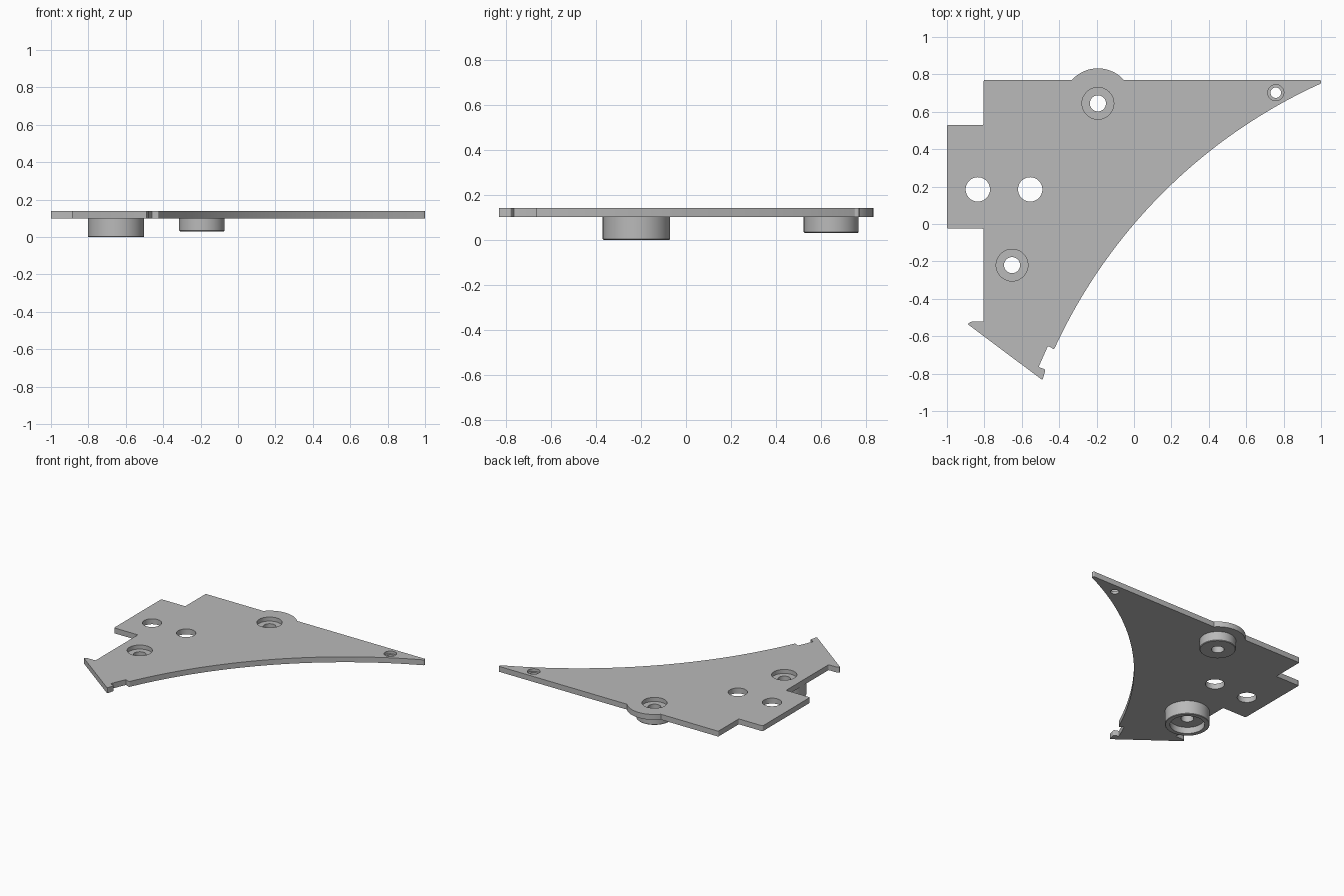
import bpy, bmesh, math
from mathutils import Vector

cube = bpy.data.objects.get("Cube")
if cube:
    bpy.data.objects.remove(cube, do_unlink=True)

SEG = 64
PLATE_LOW, PLATE_TOP, SEAT = 0.10, 0.14, 0.11
UPPER, LOWER, TIP = (-0.193, 0.645), (-0.652, -0.22), (0.758, 0.702)
BORE, SINK = 0.043, 0.085

grey = bpy.data.materials.new("plain grey")
grey.use_nodes = True
colour = (0.49, 0.49, 0.49, 1)
grey.diffuse_color = colour
grey.node_tree.nodes["Principled BSDF"].inputs["Base Color"].default_value = colour


def finish(bm, name):
    bmesh.ops.recalc_face_normals(bm, faces=bm.faces[:])
    mesh = bpy.data.meshes.new(name)
    bm.to_mesh(mesh)
    bm.free()
    mesh.materials.append(grey)
    obj = bpy.data.objects.new(name, mesh)
    bpy.context.collection.objects.link(obj)
    bpy.ops.object.select_all(action='DESELECT')
    obj.select_set(True)
    bpy.context.view_layer.objects.active = obj
    bpy.ops.object.shade_smooth_by_angle(angle=math.radians(30))
    return obj


def arc(centre, radius, start, end, steps):
    angles = [start + (end - start) * i / steps for i in range(steps + 1)]
    return [Vector((centre[0] + radius * math.cos(a), centre[1] + radius * math.sin(a)))
            for a in angles]


def circle(centre, radius):
    return arc(centre, radius, 0, math.tau, SEG)[:-1]


def rounded(points, size=0.01):
    """Round every corner of an open run of points, keeping its two ends."""
    points = [Vector(p) for p in points]
    out = [points[0]]
    for before, corner, after in zip(points, points[1:], points[2:]):
        a = corner + (before - corner).normalized() * size
        b = corner + (after - corner).normalized() * size
        for t in (0, 0.25, 0.5, 0.75, 1):
            out.append(a * (1 - t) ** 2 + corner * 2 * t * (1 - t) + b * t * t)
    return out + [points[-1]]


def lathe(name, centre, profile):
    """Spin a closed radius and height profile about a vertical axis."""
    bm = bmesh.new()
    rings = [[bm.verts.new((p.x, p.y, z)) for p in circle(centre, r)] for r, z in profile]
    for low, high in zip(rings, rings[1:] + rings[:1]):
        for i in range(SEG):
            j = (i + 1) % SEG
            bm.faces.new((low[i], low[j], high[j], high[i]))
    return finish(bm, name)


# Plate outline: swept concave edge, hooked foot, side tab, rounded bump
sweep_centre, sweep_radius = Vector((2.184, -1.864)), 2.871
sweep_start, sweep_end = Vector((0.97, 0.738)), Vector((-0.422, -0.66))
angle_of = lambda p: math.atan2(*(p - sweep_centre).yx)
sweep = arc(sweep_centre, sweep_radius, angle_of(sweep_start), angle_of(sweep_end), 64)
bump_radius = 0.187
bump_angle = math.asin((0.77 - UPPER[1]) / bump_radius)
bump = arc(UPPER, bump_radius, math.pi - bump_angle, bump_angle, 24)

hook_and_tab = rounded([
    sweep[-1], (-0.427, -0.67), (-0.46, -0.652), (-0.51, -0.765), (-0.473, -0.778),
    (-0.489, -0.835), (-0.89, -0.535), (-0.872, -0.522), (-0.804, -0.522),
    (-0.804, -0.025), (-1.0, -0.025), (-1.0, 0.53), (-0.804, 0.53),
    (-0.804, 0.77), bump[0]], 0.008)
tip = rounded([bump[-1], (0.998, 0.77), (1.0, 0.751), sweep[0]], 0.007)
outline = sweep + hook_and_tab[1:] + bump[1:] + tip[1:-1]

holes = [circle((x, 0.185), 0.065) for x in (-0.835, -0.555)]
holes += [circle(UPPER, SINK), circle(LOWER, SINK), circle(TIP, BORE)]

bm = bmesh.new()
edges = []
for loop in [outline] + holes:
    verts = [bm.verts.new((p.x, p.y, PLATE_LOW)) for p in loop]
    edges += [bm.edges.new((v, verts[i - 1])) for i, v in enumerate(verts)]
bmesh.ops.triangle_fill(bm, edges=edges, use_beauty=True, normal=(0, 0, 1))
top = bmesh.ops.extrude_face_region(bm, geom=bm.faces[:])
bmesh.ops.translate(bm, vec=(0, 0, PLATE_TOP - PLATE_LOW),
                    verts=[g for g in top["geom"] if isinstance(g, bmesh.types.BMVert)])
finish(bm, "plate")

# Bosses under the plate, each forming the floor of its screw recess
lathe("upper_boss", UPPER, [
    (BORE, SEAT), (SINK, SEAT), (SINK, PLATE_LOW), (0.122, PLATE_LOW),
    (0.122, 0.035), (0.118, 0.031), (BORE, 0.031)])
lathe("lower_boss", LOWER, [
    (BORE, SEAT), (SINK, SEAT), (SINK, PLATE_LOW), (0.15, PLATE_LOW),
    (0.15, 0.003), (0.147, 0), (0.117, 0), (0.117, 0.047), (BORE, 0.047)])

# Stepped floor of the small hole near the tip
lathe("tip_hole_seat", TIP, [
    (0.028, 0.12), (BORE, 0.12), (BORE, PLATE_LOW), (0.028, PLATE_LOW)])
